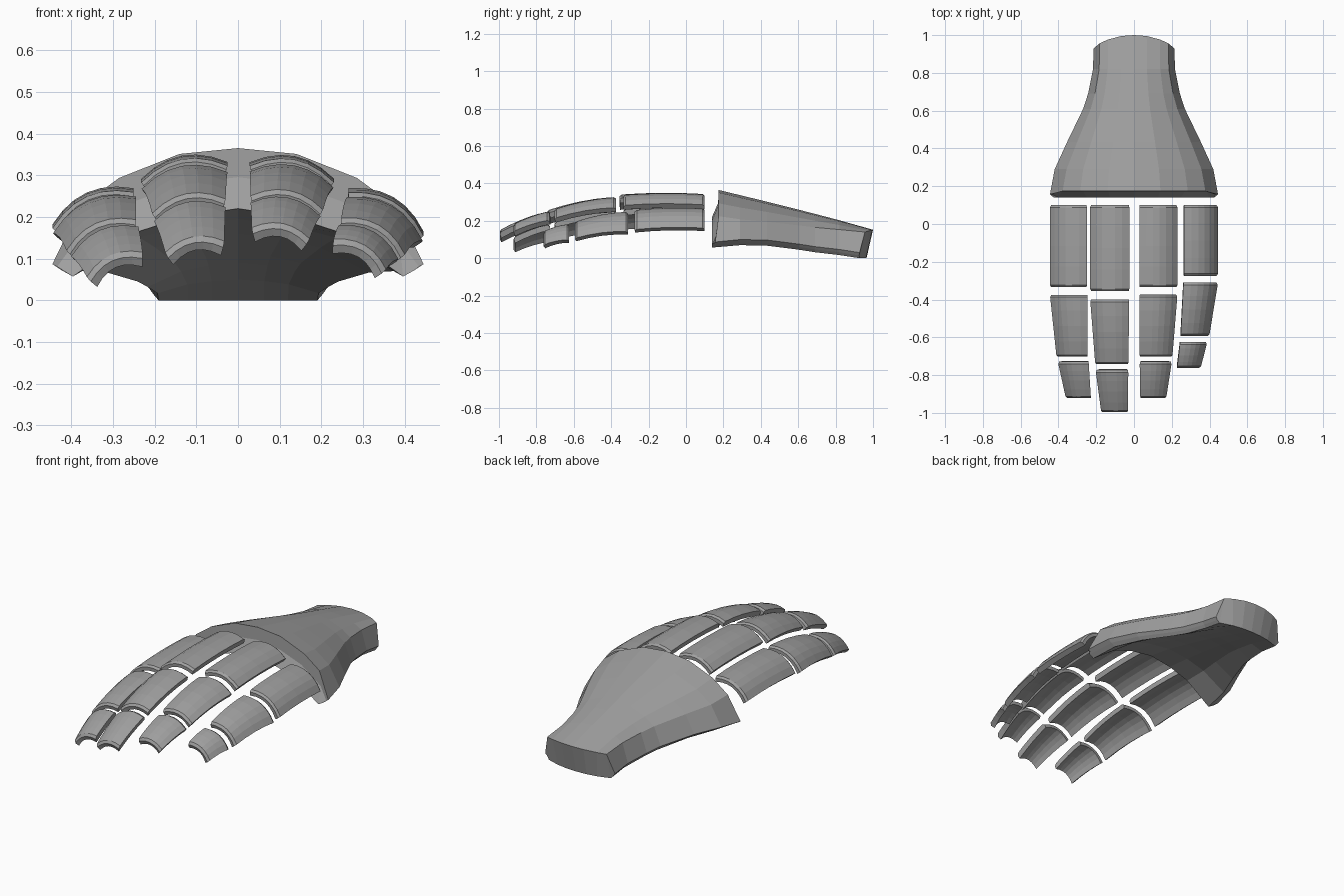
import bpy
import bmesh
import math
from mathutils import Vector

if "Cube" in bpy.data.objects:
    bpy.data.objects.remove(bpy.data.objects["Cube"])

grey = bpy.data.materials.new("armour_grey")
grey.diffuse_color = (0.35, 0.35, 0.35, 1)
grey.use_nodes = True
grey.node_tree.nodes["Principled BSDF"].inputs["Base Color"].default_value = grey.diffuse_color


def loft(name, rings, lip=None):
    """Join closed rings into a solid; lip is an optional row across the first cap."""
    bm = bmesh.new()
    loops = [[bm.verts.new(p) for p in ring] for ring in rings]
    n = len(rings[0])
    h = n // 2
    for a, b in zip(loops, loops[1:]):
        for i in range(n):
            j = (i + 1) % n
            bm.faces.new((a[i], a[j], b[j], b[i]))
    # End caps are strips between the outer run and the inner run
    for k, loop in enumerate((loops[0], loops[-1])):
        outer, inner = loop[:h], loop[:h - 1:-1]
        rows = [outer, inner]
        if k == 0 and lip:
            rows.insert(1, [bm.verts.new(p) for p in lip])
        for r, s in zip(rows, rows[1:]):
            for i in range(h - 1):
                bm.faces.new((r[i], s[i], s[i + 1], r[i + 1]))
        if len(rows) == 3:
            for i in (0, h - 1):
                bm.faces.new([r[i] for r in rows])
    bmesh.ops.recalc_face_normals(bm, faces=bm.faces)
    mesh = bpy.data.meshes.new(name)
    bm.to_mesh(mesh)
    bm.free()
    mesh.materials.append(grey)
    obj = bpy.data.objects.new(name, mesh)
    bpy.context.collection.objects.link(obj)


# Hand guard cross-section: (width fraction, height fraction), centre to edge
TOP = [(0, 1), (.315, .9), (.64, .49), (.85, 0)]
UNDER = [(0, 1), (.29, .88), (.56, .64), (.89, 0)]


def guard_ring(w, peak, side, mid, low, y_top, y_under):
    outer = [Vector((w * x, y_top(x), side + (peak - side) * f)) for x, f in TOP]
    outer.append(Vector((w, (y_top(1) + y_under(1)) / 2, low + .03)))
    inner = [Vector((w * x, y_under(x), low + (mid - low) * f)) for x, f in UNDER]
    inner.append(Vector((w * .95, y_under(.95), low + .015)))

    def full(half):
        return [Vector((-p.x, p.y, p.z)) for p in half[:0:-1]] + half
    return full(outer) + full(inner)[::-1]


def flat(y):
    return lambda x: y


# Stations: y, half width, top centre, top edge, underside centre, underside edge
STATIONS = [(.29, .42, .337, .208, .195, .07), (.434, .354, .302, .195, .16, .067),
            (.608, .27, .258, .175, .115, .045), (.69, .243, .237, .165, .09, .032),
            (.82, .217, .203, .153, .05, .017)]
front = guard_ring(.445, .365, .225, .22, .057, flat(.174), flat(.139))
rings = [front]
for y, w, peak, side, mid, low in STATIONS:
    rings.append(guard_ring(w, peak, side, mid, low, flat(y), flat(y)))
# Rounded wrist end
rings.append(guard_ring(.214, .152, .14, 0, 0,
                        lambda x: 1 - .062 * x ** 2.2, lambda x: .965 - .045 * x ** 2.2))
# Front lip: upright upper band, then a band sloping forward to the underside
lip = []
for i in range(len(front) // 2):
    p = front[i].lerp(front[-1 - i], .48)
    p.y = max(front[i].y - .002, p.y)
    lip.append(p)
loft("hand_guard", rings, lip)


def finger_plate(name, a, b, roll, bulge):
    """Arched plate from station a to b; a station is (y, left, right, edge z)."""
    thick, plate_rings = .026, []
    length = a[0] - b[0]
    slope = (a[3] - b[3]) / length
    e = .012 / length
    c, s = math.cos(roll), math.sin(roll)
    for t in (0, e, .25, .5, .75, 1 - e, 1):
        y, l, r, z = (p + (q - p) * t for p, q in zip(a, b))
        crown = bulge * 4 * t * (1 - t)
        pitch = slope - bulge * 4 * (1 - 2 * t) / length
        hw = (r - l) / 2 / c
        sag = .34 * hw
        drop = .008 if t in (0, 1) else 0      # chamfered ends
        outer, inner = [], []
        for k in range(7):
            u = k / 3 - 1
            for pts, d in ((outer, drop), (inner, thick)):
                x = (hw - d * .5) * u
                h = sag * (1 - u * u) - d
                pts.append(Vector(((l + r) / 2 + x * c - h * s,
                                   y + pitch * d,
                                   z + crown + x * s + h * c)))
        plate_rings.append(outer + inner[::-1])
    loft(name, plate_rings)


# Finger stations in pairs: start and end of each plate, knuckle to tip
FINGERS = {
    "outer_left": (24, [(.1, -.445, -.25, .22), (-.335, -.445, -.25, .215),
                        (-.375, -.445, -.245, .205), (-.705, -.41, -.245, .153),
                        (-.73, -.403, -.24, .143), (-.925, -.36, -.228, .08)]),
    "inner_left": (11, [(.1, -.232, -.025, .305), (-.355, -.232, -.025, .302),
                        (-.4, -.232, -.025, .288), (-.745, -.205, -.03, .222),
                        (-.775, -.203, -.03, .21), (-1.0, -.173, -.033, .122)]),
    "inner_right": (-11, [(.1, .028, .23, .305), (-.335, .028, .23, .302),
                          (-.375, .028, .23, .29), (-.705, .03, .203, .23),
                          (-.73, .03, .2, .22), (-.925, .033, .17, .155)]),
    "outer_right": (-30, [(.1, .265, .445, .213), (-.275, .265, .445, .205),
                          (-.31, .262, .445, .195), (-.595, .247, .398, .15),
                          (-.625, .244, .388, .14), (-.765, .228, .352, .105)]),
}
for finger, (roll, st) in FINGERS.items():
    for k, part in enumerate(("base", "middle", "tip")):
        finger_plate(f"{finger}_finger_{part}_plate", st[2 * k], st[2 * k + 1],
                     math.radians(roll), (.008, .012, .008)[k])
